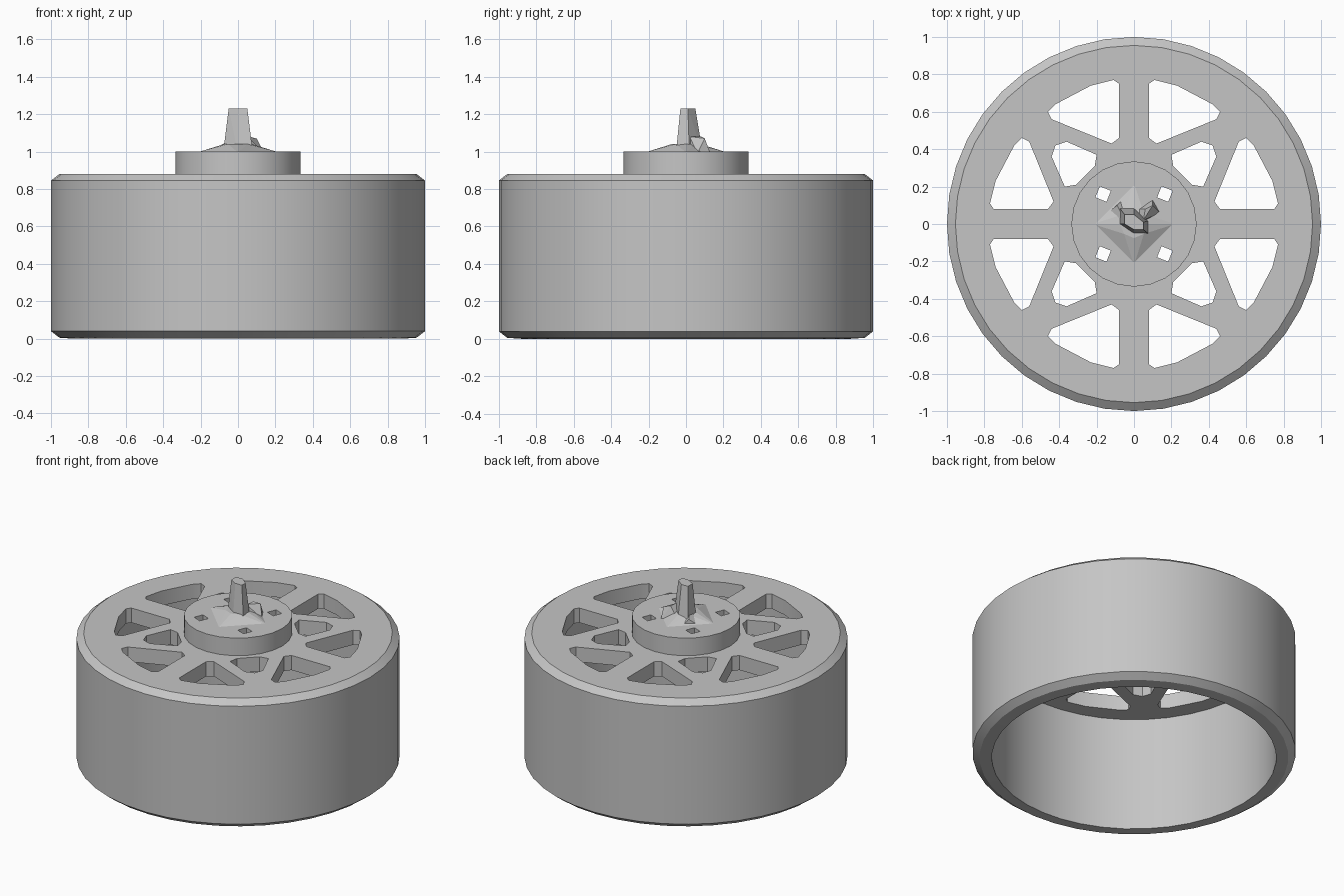
import bpy, bmesh, math

cube = bpy.data.objects.get("Cube")
if cube:
    bpy.data.objects.remove(cube, do_unlink=True)

GREY = (0.56, 0.56, 0.56, 1)
grey = bpy.data.materials.new("plain_grey")
grey.use_nodes = True
grey.diffuse_color = GREY
grey.node_tree.nodes["Principled BSDF"].inputs["Base Color"].default_value = GREY

SIDES = 40
PLATE_BOTTOM, PLATE_TOP, HUB_TOP = 0.78, 0.88, 1.0


def finish(name, bm, smooth=True):
    bmesh.ops.remove_doubles(bm, verts=bm.verts, dist=0.0005)
    bmesh.ops.recalc_face_normals(bm, faces=bm.faces)
    mesh = bpy.data.meshes.new(name)
    bm.to_mesh(mesh)
    bm.free()
    mesh.materials.append(grey)
    obj = bpy.data.objects.new(name, mesh)
    bpy.context.collection.objects.link(obj)
    if smooth:
        bpy.ops.object.select_all(action='DESELECT')
        obj.select_set(True)
        bpy.context.view_layer.objects.active = obj
        bpy.ops.object.shade_smooth_by_angle(angle=math.radians(30))


def circle(radius, sides, cx=0, cy=0, turn=0):
    steps = [turn + math.tau * i / sides for i in range(sides)]
    return [(cx + radius * math.cos(a), cy + radius * math.sin(a)) for a in steps]


def cut_slab(name, outlines, bottom, top):
    """Flat slab: the first outline is the edge, the rest are through holes."""
    curve = bpy.data.curves.new(name, 'CURVE')
    curve.dimensions = '2D'
    curve.fill_mode = 'BOTH'
    curve.extrude = (top - bottom) / 2
    for outline in outlines:
        spline = curve.splines.new('POLY')
        spline.points.add(len(outline) - 1)
        for point, (x, y) in zip(spline.points, outline):
            point.co = (x, y, 0, 1)
        spline.use_cyclic_u = True
    temp = bpy.data.objects.new(name + "_outline", curve)
    bpy.context.collection.objects.link(temp)
    graph = bpy.context.evaluated_depsgraph_get()
    mesh = bpy.data.meshes.new_from_object(temp.evaluated_get(graph))
    bm = bmesh.new()
    bm.from_mesh(mesh)
    bmesh.ops.translate(bm, verts=bm.verts, vec=(0, 0, (top + bottom) / 2))
    bpy.data.objects.remove(temp, do_unlink=True)
    bpy.data.meshes.remove(mesh)
    finish(name, bm)


def hull(name, points):
    bm = bmesh.new()
    for p in points:
        bm.verts.new(p)
    bmesh.ops.convex_hull(bm, input=bm.verts)
    finish(name, bm, smooth=False)


# Rim: chamfered tube, open at the bottom and capped by the spoked plate
profile = [(0.88, PLATE_BOTTOM), (0.88, 0), (0.955, 0.005), (1, 0.04),
           (1, 0.845), (0.955, PLATE_TOP)]
bm = bmesh.new()
rings = [[bm.verts.new((x, y, z)) for x, y in circle(r, SIDES)] for r, z in profile]
for low, high in zip(rings, rings[1:]):
    for i in range(SIDES):
        j = (i + 1) % SIDES
        bm.faces.new((low[i], low[j], high[j], high[i]))
finish("rim", bm)

# Spoked plate: large windows beside each straight spoke, small ones on diagonals
window = [(0.43, 0.12), (0.46, 0.08), (0.75, 0.08), (0.77, 0.11),
          (0.74, 0.23), (0.64, 0.42), (0.6, 0.46), (0.56, 0.44)]
small = [(0.37, 0.2), (0.31, 0.21), (0.21, 0.31), (0.2, 0.37),
         (0.36, 0.44), (0.42, 0.42), (0.44, 0.36)]
outlines = [circle(0.955, SIDES), circle(0.32, 24)]
quadrants = [(sx, sy) for sx in (1, -1) for sy in (1, -1)]
for sx, sy in quadrants:
    outlines.append([(sx * x, sy * y) for x, y in window])
    outlines.append([(sx * y, sy * x) for x, y in window])
    outlines.append([(sx * x, sy * y) for x, y in small])
cut_slab("spoked_plate", outlines, PLATE_BOTTOM, PLATE_TOP)

# Hub: raised disc with four fastener holes
holes = [circle(0.045, 4, 0.165 * sx, 0.16 * sy, 0.4) for sx, sy in quadrants]
cut_slab("hub", [circle(0.335, 24)] + holes, PLATE_BOTTOM + 0.005, HUB_TOP)

# Axle stub: slim tapered post, longest along one diagonal
section = [(-0.05, 0.05), (0, 0.05), (0.05, 0.01), (0.05, -0.03), (0, -0.03), (-0.05, 0)]
hull("axle_stub", [(x, y, 1.23) for x, y in section]
     + [(1.6 * x, 1.8 * y, 0.99) for x, y in section])

# Collar: low mound that rises between the holes to the foot of the stub
hull("collar", [(x, y, 0.995) for x, y in circle(0.22, 4)]
     + [(x, y, 1.04) for x, y in circle(0.075, 8)])

# Ridges bracing the stub toward the back corners
hull("left_ridge", [(0.1, 0.13, 0.99), (0.14, 0.06, 0.99), (0.04, 0, 0.99),
                    (0.1, 0.1, 1.07), (0.06, 0.08, 1.08), (0.05, 0.02, 1.08),
                    (0, 0.08, 0.99)])
hull("right_ridge", [(-0.06, 0.13, 0.99), (-0.14, 0.06, 0.99), (-0.09, 0.1, 1.035),
                     (-0.05, 0.02, 1.06), (0, 0, 0.99)])
